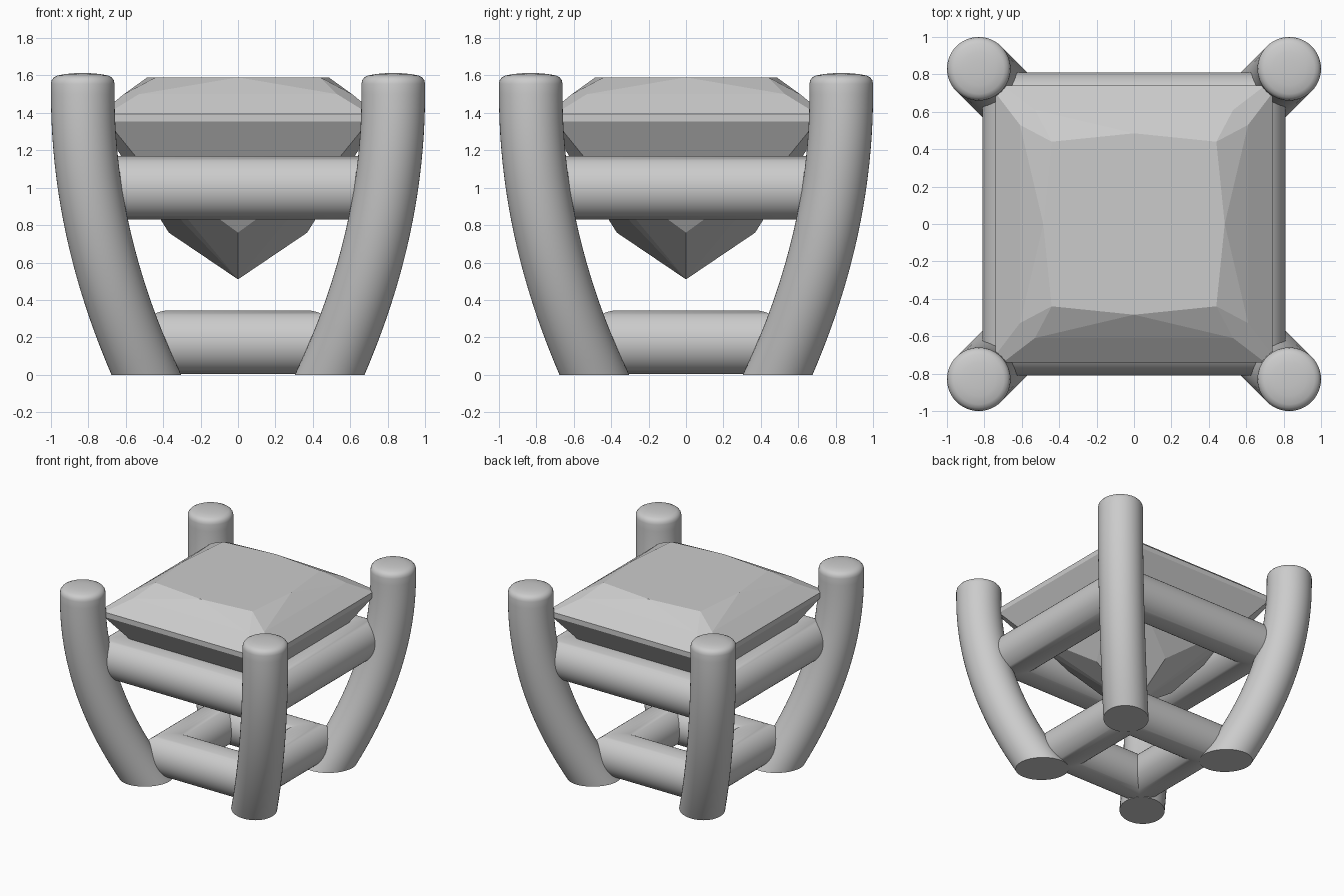
import bpy, bmesh
from math import sin, cos, pi, sqrt, radians

if "Cube" in bpy.data.objects:
    bpy.data.objects.remove(bpy.data.objects["Cube"])

R = 0.17      # bar radius
N = 48        # sides of round bars


def make_object(name, bm, smooth=True):
    bmesh.ops.recalc_face_normals(bm, faces=bm.faces)
    mesh = bpy.data.meshes.new(name)
    bm.to_mesh(mesh)
    bm.free()
    ob = bpy.data.objects.new(name, mesh)
    bpy.context.collection.objects.link(ob)
    if smooth:
        bpy.ops.object.select_all(action='DESELECT')
        ob.select_set(True)
        bpy.context.view_layer.objects.active = ob
        bpy.ops.object.shade_smooth_by_angle(angle=radians(35))
    return ob


def bridge(bm, a, b):
    n = len(a)
    for i in range(n):
        j = (i + 1) % n
        bm.faces.new((a[i], a[j], b[j], b[i]))


def prong(name, sx, sy):
    # horizontal sections, stretched along the lean so the bar stays round
    bm = bmesh.new()
    levels = [(1.5 * i / 20, R) for i in range(21)]
    levels += [(1.555, R), (1.575, 0.166), (1.59, 0.154), (1.6, 0.135), (1.608, 0.09), (1.612, 0.045)]
    rings = []
    for z, r in levels:
        d = max(0.0, 1.5 - z)
        c = 0.83 - 0.151 * d * d
        stretch = sqrt(1 + 2 * (0.302 * d) ** 2)
        ring = []
        for k in range(N):
            t = 2 * pi * k / N
            u, v = r * stretch * cos(t), r * sin(t)
            ring.append(bm.verts.new((sx * (c + (u - v) / sqrt(2)),
                                      sy * (c + (u + v) / sqrt(2)), z)))
        rings.append(ring)
    for a, b in zip(rings, rings[1:]):
        bridge(bm, a, b)
    bm.faces.new(rings[0])
    bm.faces.new(rings[-1])
    return make_object(name, bm)


def square_rail(name, half, z):
    # round bar running around a square, with mitred corners
    bm = bmesh.new()
    rings = []
    for sx, sy in ((1, 1), (-1, 1), (-1, -1), (1, -1)):
        ring = []
        for k in range(N):
            t = 2 * pi * k / N
            h = half + R * cos(t)
            ring.append(bm.verts.new((sx * h, sy * h, z + R * sin(t))))
        rings.append(ring)
    for i in range(4):
        bridge(bm, rings[i], rings[(i + 1) % 4])
    return make_object(name, bm)


# four curved prongs
for label, sx, sy in (("front_right", 1, -1), ("front_left", -1, -1),
                      ("back_right", 1, 1), ("back_left", -1, 1)):
    prong(label + "_prong", sx, sy)

# upper and lower square rails
square_rail("upper_rail", 0.64, 1.0)
square_rail("lower_rail", 0.37, 0.174)

# faceted gem: convex hull of its corner points, all four-fold symmetric
seeds = [
    (0.44, 0.44, 1.59), (0.485, 0, 1.59),             # table
    (0.61, 0.53, 1.50), (0.53, 0.61, 1.50),           # crown break
    (0.74, 0.70, 1.395), (0.70, 0.74, 1.395),         # girdle top
    (0.74, 0.70, 1.355), (0.70, 0.74, 1.355),         # girdle bottom
    (0.61, 0.53, 1.146), (0.53, 0.61, 1.146),         # pavilion break
    (0.37, 0, 0.76),                                  # lower pavilion
]
bm = bmesh.new()
for x, y, z in seeds:
    for _ in range(4):
        bm.verts.new((x, y, z))
        x, y = -y, x
bm.verts.new((0, 0, 0.51))
bmesh.ops.convex_hull(bm, input=bm.verts)
bmesh.ops.dissolve_limit(bm, angle_limit=radians(1), verts=bm.verts, edges=bm.edges)
make_object("gem", bm, smooth=False)
